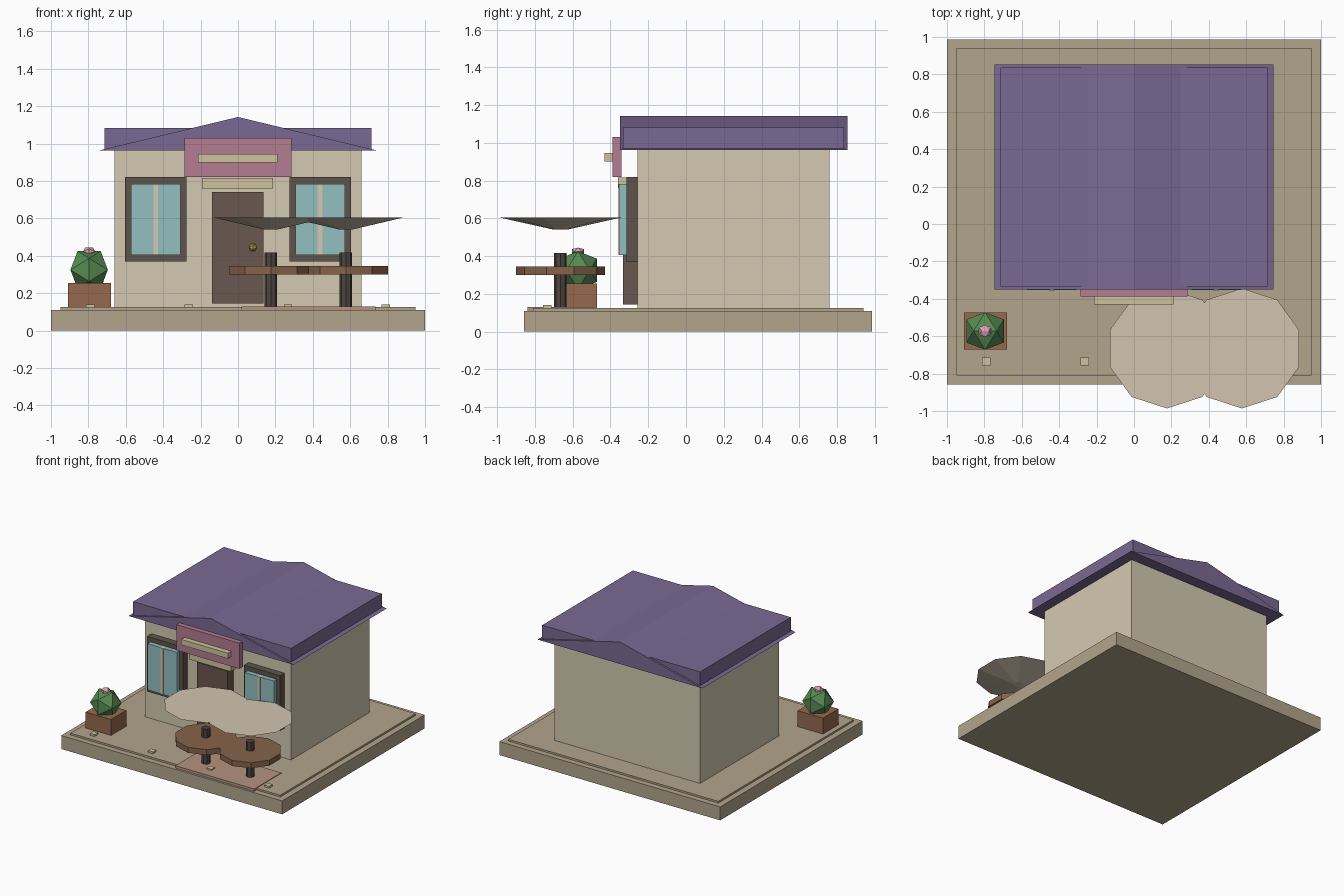
import bpy, bmesh

if "Cube" in bpy.data.objects:
    bpy.data.objects.remove(bpy.data.objects["Cube"])

PHI = 1.618034


def mat(name, hexcol):
    m = bpy.data.materials.new(name)
    c = [int(hexcol[i:i + 2], 16) / 255 for i in (0, 2, 4)]
    lin = [v / 12.92 if v < 0.04045 else ((v + 0.055) / 1.055) ** 2.4 for v in c]
    m.diffuse_color = (*lin, 1)
    m.use_nodes = True
    m.node_tree.nodes["Principled BSDF"].inputs["Base Color"].default_value = m.diffuse_color
    return m


STONE = mat("stone", "B2A58C")
WALL = mat("wall", "D4C9B1")
ROOF = mat("roof", "7A6993")
PINK = mat("sign_pink", "B37D92")
CREAM = mat("cream", "CFC3A0")
FRAME = mat("frame", "5E544B")
GLASS = mat("glass", "93BFC0")
DOOR = mat("door", "6B5750")
WOOD = mat("wood", "86634A")
POST = mat("post", "4E453F")
CANVAS = mat("canvas", "D2C5B0")
CLAY = mat("clay", "96694F")
LEAF = mat("leaf", "568A52")
PETAL = mat("petal", "DDA3B6")
PAVING = mat("paving", "B5937F")
BRASS = mat("brass", "B89C50")


def finish(name, bm, material):
    bmesh.ops.recalc_face_normals(bm, faces=bm.faces)
    me = bpy.data.meshes.new(name)
    bm.to_mesh(me)
    bm.free()
    me.materials.append(material)
    ob = bpy.data.objects.new(name, me)
    bpy.context.collection.objects.link(ob)
    return ob


def box(name, x, y, z, material):
    """Box from (min, max) ranges."""
    bm = bmesh.new()
    bmesh.ops.create_cube(bm, size=1)
    for v in bm.verts:
        for i, (lo, hi) in enumerate((x, y, z)):
            v.co[i] = hi if v.co[i] > 0 else lo
    return finish(name, bm, material)


def cone(name, x, y, z0, z1, r0, r1, sides, material):
    bm = bmesh.new()
    bmesh.ops.create_cone(bm, cap_ends=True, segments=sides,
                          radius1=r0, radius2=r1, depth=z1 - z0)
    bmesh.ops.translate(bm, vec=(x, y, (z0 + z1) / 2), verts=bm.verts)
    return finish(name, bm, material)


def icosahedron(name, centre, half, material, flat=1.0):
    """Edge-up icosahedron with the given half extent."""
    bm = bmesh.new()
    for a in (-1, 1):
        for b in (-PHI, PHI):
            for p in ((a, 0, b), (b, a, 0), (0, b, a)):
                k = half / PHI
                bm.verts.new((centre[0] + p[0] * k, centre[1] + p[1] * k,
                              centre[2] + p[2] * k * flat))
    bmesh.ops.convex_hull(bm, input=bm.verts)
    return finish(name, bm, material)


# Ground slabs and paving
box("base_slab", (-1, 1), (-0.857, 0.986), (0, 0.11), STONE)
box("upper_slab", (-0.95, 0.95), (-0.81, 0.94), (0.11, 0.125), STONE)
box("table_paving", (0.02, 0.735), (-0.84, -0.49), (0.11, 0.13), PAVING)
for i, x in enumerate((-0.79, -0.263, 0.267, 0.79)):
    box(f"paver_{i + 1}", (x - 0.022, x + 0.022), (-0.757, -0.713),
        (0.12, 0.14), CREAM)

# Building body
box("walls", (-0.66, 0.66), (-0.257, 0.76), (0.12, 0.97), WALL)

# Roof: flat slab with a low gable running through it
box("roof_slab", (-0.715, 0.715), (-0.334, 0.838), (0.968, 1.082), ROOF)
bm = bmesh.new()
tri = [bm.verts.new(p) for p in
       ((-0.747, -0.349, 0.962), (0.747, -0.349, 0.962), (0, -0.349, 1.142))]
face = bm.faces.new(tri)
ext = bmesh.ops.extrude_face_region(bm, geom=[face], use_keep_orig=True)
bmesh.ops.translate(bm, vec=(0, 1.203, 0), verts=[
    g for g in ext["geom"] if isinstance(g, bmesh.types.BMVert)])
finish("roof_gable", bm, ROOF)

# Sign board and strips
box("sign_board", (-0.285, 0.285), (-0.388, -0.342), (0.82, 1.03), PINK)
box("sign_strip", (-0.213, 0.21), (-0.431, -0.388), (0.90, 0.945), CREAM)
box("door_lintel", (-0.193, 0.187), (-0.36, -0.25), (0.76, 0.815), CREAM)

# Door
box("door", (-0.14, 0.137), (-0.333, -0.257), (0.145, 0.74), DOOR)
icosahedron("door_knob", (0.08, -0.336, 0.445), 0.02, BRASS)

# Windows
for side, x in (("left", -0.44), ("right", 0.439)):
    box(f"{side}_window_frame", (x - 0.164, x + 0.164), (-0.315, -0.257),
        (0.37, 0.82), FRAME)
    box(f"{side}_window_glass", (x - 0.132, x + 0.132), (-0.352, -0.31),
        (0.405, 0.783), GLASS)
    box(f"{side}_window_mullion", (x - 0.013, x + 0.013), (-0.358, -0.31),
        (0.405, 0.783), WALL)

# Tables with parasols
for side, x in (("left", 0.176), ("right", 0.577)):
    cone(f"{side}_table_post", x, -0.665, 0.125, 0.417, 0.033, 0.033, 8, POST)
    cone(f"{side}_table_top", x, -0.665, 0.30, 0.345, 0.236, 0.236, 10, WOOD)
    cone(f"{side}_parasol", x, -0.665, 0.54, 0.604, 0.035, 0.321, 10, CANVAS)

# Planter with shrub and blossom
box("planter", (-0.91, -0.68), (-0.672, -0.472), (0.12, 0.255), CLAY)
icosahedron("shrub", (-0.796, -0.572, 0.325), 0.1, LEAF)
icosahedron("blossom", (-0.796, -0.572, 0.424), 0.032, PETAL, 0.65)
